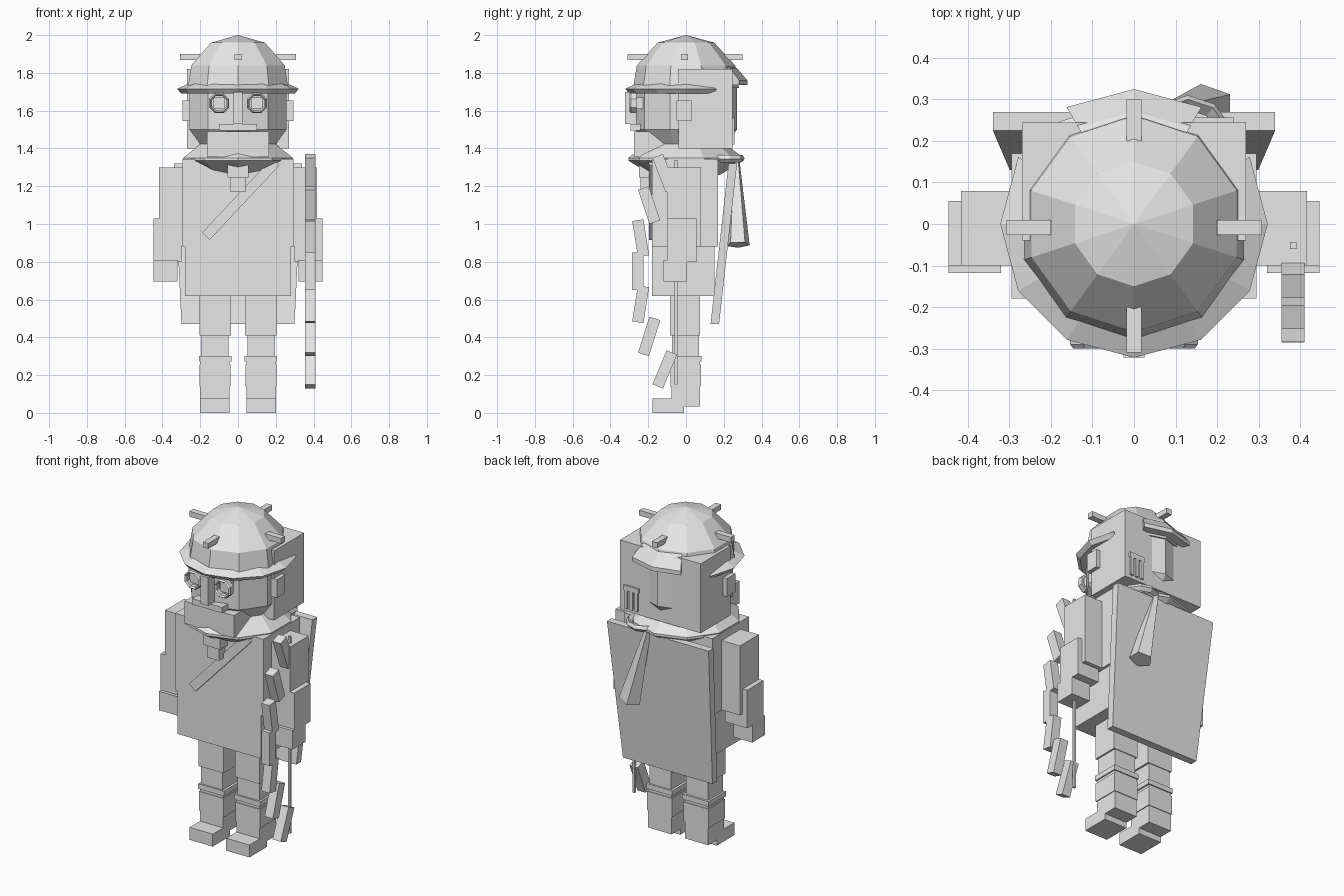
import bpy, bmesh, math
from mathutils import Vector, Matrix

if "Cube" in bpy.data.objects:
    bpy.data.objects.remove(bpy.data.objects["Cube"])

grey = bpy.data.materials.new("plain_grey")
grey.diffuse_color = (0.8, 0.8, 0.8, 1)
grey.use_nodes = True
grey.node_tree.nodes["Principled BSDF"].inputs["Base Color"].default_value = grey.diffuse_color


def finish(bm, name):
    bmesh.ops.recalc_face_normals(bm, faces=bm.faces)
    me = bpy.data.meshes.new(name)
    bm.to_mesh(me)
    bm.free()
    me.materials.append(grey)
    ob = bpy.data.objects.new(name, me)
    bpy.context.collection.objects.link(ob)
    return ob


def box(name, x, y, z, m=None):
    """Box from (min, max) pairs, optionally transformed."""
    bm = bmesh.new()
    bmesh.ops.create_cube(bm, size=1)
    for v in bm.verts:
        v.co = Vector([(a + b) / 2 + c * (b - a) for (a, b), c in zip((x, y, z), v.co)])
    if m is not None:
        bm.transform(m)
    return finish(bm, name)


def pair(name, x, y, z):
    box(name + "_right", x, y, z)
    box(name + "_left", (-x[1], -x[0]), y, z)


def bar(name, a, b, w, d):
    """Square bar from a to b; w is its width in x, d its depth."""
    a, b = Vector(a), Vector(b)
    zax = (b - a).normalized()
    xax = Vector((1, 0, 0)) if abs(zax.x) < 0.1 else Vector((0, 1, 0)).cross(zax)
    yax = zax.cross(xax)
    m = Matrix((xax, yax, zax)).transposed().to_4x4()
    m.translation = a
    return box(name, (-w / 2, w / 2), (-d / 2, d / 2), (0, (b - a).length), m)


def lathe(name, profile, sides, start=0, span=360, closed=False, m=None):
    """Turn an (r, z) profile about z; a part turn gets end caps."""
    bm = bmesh.new()
    full = span == 360
    steps = sides if full else sides + 1
    rings = []
    for i in range(steps):
        t = math.radians(start + span * i / sides)
        rings.append([bm.verts.new((r * math.cos(t), r * math.sin(t), z)) for r, z in profile])
    n = len(profile)
    for i in range(sides):
        a, b = rings[i], rings[(i + 1) % steps]
        for j in range(n if closed else n - 1):
            k = (j + 1) % n
            bm.faces.new((a[j], a[k], b[k], b[j]))
    if not full:
        bm.faces.new(rings[0])
        bm.faces.new(rings[-1])
    bmesh.ops.remove_doubles(bm, verts=bm.verts, dist=1e-5)
    if m is not None:
        bm.transform(m)
    return finish(bm, name)


# Helmet dome, head and brim
lathe("helmet_dome", [(0, 2), (.15, 1.96), (.26, 1.84), (.28, 1.72), (0, 1.72)], 10, start=-90)
lathe("head", [(0, 1.73), (.27, 1.73), (.27, 1.5), (.2, 1.41), (0, 1.4)], 10, start=-90)
lathe("front_brim", [(.26, 1.745), (.322, 1.715), (.3, 1.69), (.26, 1.69)], 8, 150, 240, True)
lathe("back_brim", [(.23, 1.84), (.27, 1.825), (.325, 1.76), (.325, 1.735), (.25, 1.735)], 2, 60, 60, True)

# Four pegs on the dome
pair("side_peg", (.2, .307), (-.027, .01), (1.868, 1.9))
box("front_peg", (-.018, .018), (-.31, -.2), (1.868, 1.9))
box("back_peg", (-.018, .018), (.2, .3), (1.868, 1.9))

# Block at the back of the head, ears
box("hair_block", (-.27, .27), (-.04, .245), (1.4, 1.82))
pair("ear", (.22, .295), (-.05, .03), (1.545, 1.655))

# Face
for s, side in ((-1, "left"), (1, "right")):
    m = Matrix.Translation((s * .1, -.28, 1.64)) @ Matrix.Rotation(math.pi / 2, 4, 'X')
    lathe("eye_ring_" + side, [(.058, -.018), (.058, .01), (.05, .02), (.042, .01), (.042, -.018)],
          8, 22.5, closed=True, m=m)
    box("eye_" + side, (s * .1 - .03, s * .1 + .03), (-.27, -.2), (1.61, 1.67))
box("nose", (-.025, .025), (-.322, -.24), (1.53, 1.7))
box("moustache", (-.1, .1), (-.295, -.24), (1.495, 1.53))
box("chin", (-.165, .165), (-.275, -.07), (1.355, 1.49))

# Collar and necktie
lathe("collar", [(0, 1.43), (.2, 1.43), (.305, 1.35), (.305, 1.335), (.18, 1.26), (0, 1.26)], 10, start=-90)
box("tie_knot", (-.055, .055), (-.25, -.17), (1.245, 1.325))
box("tie_end", (-.04, .04), (-.24, -.17), (1.17, 1.26))

# Body, skirt and sash
box("torso", (-.295, .295), (-.18, .17), (.88, 1.345))
skirt = box("skirt", (-.28, .28), (-.18, .15), (.62, .89))
bar("sash", (-.17, -.185, .935), (.2, -.185, 1.33), .055, .02)

# Arms
pair("upper_arm", (.295, .417), (-.1, .08), (.88, 1.3))
pair("forearm", (.3, .447), (-.1, .055), (.8, 1.03))
pair("hand", (.32, .447), (-.118, .005), (.695, .81))

# Legs and feet
pair("thigh", (.038, .205), (-.085, .075), (.41, .63))
pair("knee", (.05, .195), (-.075, .07), (.3, .42))
pair("knee_band", (.035, .207), (-.085, .082), (.272, .302))
pair("shin", (.045, .2), (-.078, .075), (.035, .28))
pair("calf_band", (.04, .205), (-.082, .079), (.14, .255))
pair("foot", (.045, .2), (-.177, -.01), (0, .075))

# Tilted shield on the back, narrower at the bottom
shield = box("back_shield", (-.34, .34), (.225, .27), (.47, 1.32))
for v in shield.data.vertices:
    if v.co.z < 1:
        v.co.x *= .88
        v.co.y -= .095

# Horn hung on the back
bm = bmesh.new()
a, b = Vector((.18, .275, .89)), Vector((.07, .265, 1.33))
q = (b - a).to_track_quat('Z', 'Y').to_matrix().to_4x4()
m = Matrix.Translation((a + b) / 2) @ q @ Matrix.Rotation(math.radians(30), 4, 'Z')
bmesh.ops.create_cone(bm, cap_ends=True, segments=5, radius1=.065, radius2=.02, depth=(b - a).length, matrix=m)
finish(bm, "horn")

# Carrying loop behind the neck
lathe("neck_loop", [(.075, 1.34), (.1, 1.365), (.11, 1.345), (.09, 1.325)], 6, -20, 220, True,
      Matrix.Translation((.13, .2, 0)))

# Comb on the back of the head
box("comb_bar", (.14, .24), (.24, .256), (1.53, 1.56))
for i in range(3):
    box(f"comb_tooth_{i}", (.145 + i * .035, .165 + i * .035), (.24, .256), (1.42, 1.54))

# Bow: seven straight sections, with a thin string
bow = [(-.15, 1.36, -.08, 1.18), (-.225, 1.19, -.165, 1.01), (-.255, 1.02, -.225, .83),
       (-.255, .85, -.255, .65), (-.225, .67, -.255, .48), (-.165, .5, -.225, .31),
       (-.075, .32, -.15, .14)]
for i, (y1, z1, y2, z2) in enumerate(bow):
    bar(f"bow_section_{i}", (.383, y2, z2), (.383, y1, z1), .055, .06)
box("bow_string", (.376, .391), (-.06, -.045), (.15, 1.34))
